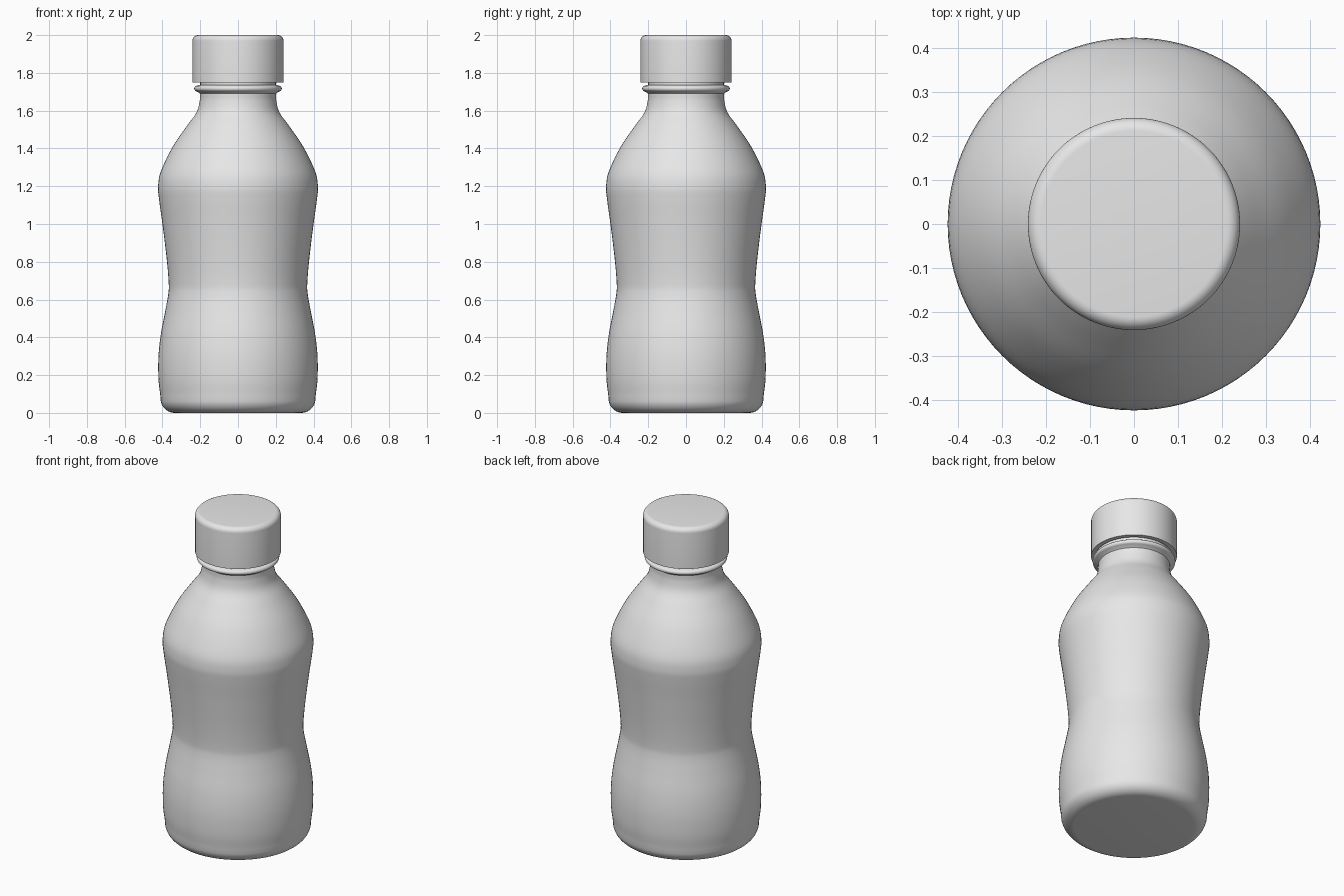
import bpy, bmesh, math
from mathutils import Vector

cube = bpy.data.objects.get("Cube")
if cube:
    bpy.data.objects.remove(cube, do_unlink=True)

grey = bpy.data.materials.new("light_grey_plastic")
grey.use_nodes = True
colour = (0.8, 0.8, 0.8, 1)
grey.diffuse_color = colour
grey.node_tree.nodes["Principled BSDF"].inputs["Base Color"].default_value = colour


def smooth_curve(points, steps=5):
    """Catmull-Rom curve through (radius, height) points."""
    p = [Vector(q) for q in points]
    p = [2 * p[0] - p[1]] + p + [2 * p[-1] - p[-2]]
    out = []
    for a, b, c, d in zip(p, p[1:], p[2:], p[3:]):
        for i in range(steps):
            t = i / steps
            out.append(0.5 * (2 * b + (c - a) * t + (2 * a - 5 * b + 4 * c - d) * t ** 2
                              + (3 * b - a - 3 * c + d) * t ** 3))
    return out + [p[-2]]


def arc(r, z, radius, start, end, steps=8):
    """Rounded corner centred on (r, z), angles in degrees."""
    angles = [math.radians(start + (end - start) * i / steps) for i in range(steps + 1)]
    return [(r + radius * math.cos(a), z + radius * math.sin(a)) for a in angles]


def lathe(name, profile, segments=96):
    """Turn a (radius, height) profile around the z axis."""
    bm = bmesh.new()
    verts = [bm.verts.new((r, 0, z)) for r, z in profile]
    edges = [bm.edges.new(pair) for pair in zip(verts, verts[1:])]
    bmesh.ops.spin(bm, geom=verts + edges, cent=(0, 0, 0), axis=(0, 0, 1),
                   angle=2 * math.pi, steps=segments)
    bmesh.ops.remove_doubles(bm, verts=bm.verts, dist=0.0001)
    bmesh.ops.recalc_face_normals(bm, faces=bm.faces)
    mesh = bpy.data.meshes.new(name)
    bm.to_mesh(mesh)
    bm.free()
    mesh.materials.append(grey)
    obj = bpy.data.objects.new(name, mesh)
    bpy.context.collection.objects.link(obj)
    bpy.ops.object.select_all(action='DESELECT')
    obj.select_set(True)
    bpy.context.view_layer.objects.active = obj
    bpy.ops.object.shade_smooth_by_angle(angle=math.radians(40))
    return obj


# Bottle: flat base, rounded foot, waisted body, shoulder and neck
base = [(0, 0)] + arc(0.335, 0.07, 0.07, -90, -15)
body = smooth_curve([(0.411, 0.09), (0.421, 0.18), (0.421, 0.3), (0.408, 0.42), (0.385, 0.54),
                     (0.369, 0.63), (0.367, 0.69), (0.378, 0.82), (0.4, 1.0), (0.418, 1.13),
                     (0.423, 1.2), (0.408, 1.28), (0.345, 1.41), (0.27, 1.52),
                     (0.22, 1.59), (0.203, 1.65), (0.201, 1.69)])
# Neck collar, then the plain mouth under the cap
collar = [(0.21, 1.697)] + arc(0.217, 1.717, 0.015, -70, 80) + [(0.2, 1.737)]
mouth = [(0.2, 1.95), (0.18, 1.95), (0.18, 1.7)]
base = [(0, 0)] + arc(0.335, 0.075, 0.075, -90, -10)
lathe("bottle", base + body + collar + mouth)

# Cap: hollow shell with a softly rounded top edge
cap = [(0, 1.96), (0.215, 1.96), (0.215, 1.75), (0.241, 1.75)]
cap += arc(0.211, 1.97, 0.03, 0, 90) + [(0, 2)]
lathe("cap", cap)
